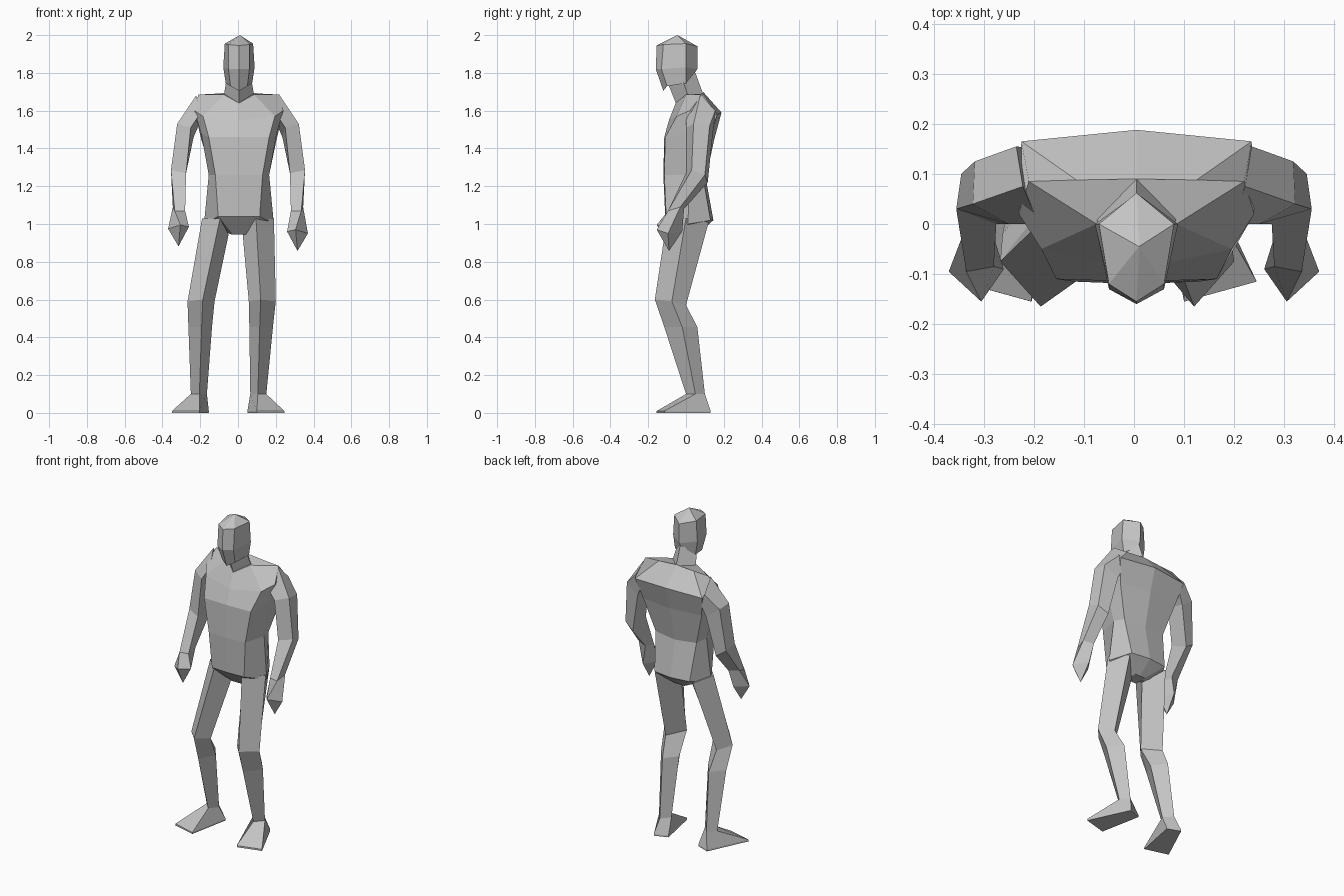
import bpy
import bmesh
from mathutils import Vector

default_cube = bpy.data.objects.get("Cube")
if default_cube:
    bpy.data.objects.remove(default_cube, do_unlink=True)

# Single plain grey for the whole figure
GREY = (0.55, 0.55, 0.55, 1)
grey = bpy.data.materials.new("plain grey")
grey.use_nodes = True
grey.diffuse_color = GREY
grey.node_tree.nodes["Principled BSDF"].inputs["Base Color"].default_value = GREY


def loft(name, rings, start_tip=None, end_tip=None):
    """Skin a stack of equal-sized rings, closing each end with a face or a point."""
    mesh_builder = bmesh.new()
    loops = [[mesh_builder.verts.new(point) for point in ring] for ring in rings]
    count = len(loops[0])
    for lower, upper in zip(loops, loops[1:]):
        for i in range(count):
            j = (i + 1) % count
            mesh_builder.faces.new((lower[i], lower[j], upper[j], upper[i]))
    for loop, tip in ((loops[0], start_tip), (loops[-1], end_tip)):
        if tip is None:
            mesh_builder.faces.new(loop)
        else:
            apex = mesh_builder.verts.new(tip)
            for i in range(count):
                mesh_builder.faces.new((loop[i], loop[(i + 1) % count], apex))
    bmesh.ops.recalc_face_normals(mesh_builder, faces=mesh_builder.faces)
    mesh = bpy.data.meshes.new(name)
    mesh_builder.to_mesh(mesh)
    mesh_builder.free()
    mesh.materials.append(grey)
    body_part = bpy.data.objects.new(name, mesh)
    bpy.context.scene.collection.objects.link(body_part)
    return body_part


def mirrored_ring(*half, shift=0.005):
    """Complete a half ring that runs from front middle to back middle."""
    left = [Vector(point) for point in half]
    right = [Vector((-p.x, p.y, p.z)) for p in reversed(left[1:-1])]
    return [p + Vector((shift, 0, 0)) for p in left + right]


# Torso: crotch, hem, waist, chest, shoulder blades, neck base
loft("torso", [
    mirrored_ring((0, -.02, .945), (.035, -.02, .945), (.04, .02, .945),
                  (.035, .06, .945), (0, .06, .945)),
    mirrored_ring((0, -.11, 1.04), (.11, -.105, 1.04), (.185, .01, 1),
                  (.12, .13, 1.02), (0, .145, 1.02)),
    mirrored_ring((0, -.12, 1.26), (.125, -.115, 1.26), (.16, .02, 1.26),
                  (.14, .09, 1.25), (0, .105, 1.24)),
    mirrored_ring((0, -.115, 1.46), (.16, -.11, 1.46), (.2, 0, 1.48),
                  (.2, .125, 1.45), (0, .15, 1.45)),
    mirrored_ring((0, -.09, 1.55), (.19, -.05, 1.57), (.235, .02, 1.6),
                  (.23, .165, 1.58), (0, .188, 1.59)),
    mirrored_ring((0, -.055, 1.64), (.08, 0, 1.685), (.215, .085, 1.685),
                  (.12, .088, 1.69), (0, .09, 1.7)),
])

# Neck leaning forward
loft("neck", [
    mirrored_ring((0, -.05, 1.63), (.08, .01, 1.68), (0, .09, 1.69)),
    mirrored_ring((0, -.09, 1.73), (.065, -.02, 1.77), (0, .05, 1.8)),
])

# Head: jaw, cheeks, brow, crown
loft("head", [
    mirrored_ring((0, -.12, 1.705), (.045, -.1, 1.73), (.07, 0, 1.745), (0, .04, 1.79)),
    mirrored_ring((0, -.16, 1.82), (.055, -.13, 1.82), (.083, 0, 1.83), (0, .06, 1.82)),
    mirrored_ring((0, -.155, 1.945), (.055, -.12, 1.95), (.075, 0, 1.955), (0, .062, 1.94)),
], end_tip=(.01, -.045, 2))

# Left arm: shoulder root, upper arm, elbow, wrist, palm
arm = [
    [(.19, 0, 1.6), (.222, .075, 1.68), (.235, .155, 1.6), (.2, .15, 1.54)],
    [(.25, 0, 1.51), (.322, .04, 1.53), (.318, .125, 1.52), (.235, .14, 1.46)],
    [(.275, 0, 1.27), (.355, .03, 1.285), (.345, .1, 1.26), (.285, .115, 1.22)],
    [(.28, -.085, 1.07), (.335, -.095, 1.07), (.345, -.03, 1.09), (.285, -.01, 1.08)],
    [(.26, -.09, .96), (.305, -.155, .97), (.37, -.095, .95), (.31, -.02, .96)],
]
fingertip = (.315, -.09, .857)

# Left leg: hip, knee, calf, ankle, toe rim, sole
leg = [
    [(.095, -.1, 1.03), (.19, 0, 1.03), (.13, .12, 1.01), (.025, .01, .945)],
    [(.12, -.165, .6), (.2, -.075, .59), (.14, 0, .57), (.057, -.09, .59)],
    [(.115, -.115, .455), (.185, -.02, .455), (.12, .06, .455), (.06, -.02, .455)],
    [(.105, 0, .1), (.15, .05, .1), (.11, .1, .1), (.065, .05, .1)],
    [(.1, -.155, .01), (.245, -.115, .01), (.13, .13, .01), (.05, .1, .01)],
]
leg.append([(x, y, 0) for x, y, z in leg[-1]])


def right_arm_point(point):
    """Mirror an arm point, with the hand held slightly higher."""
    x, y, z = point
    return (-x, y, z + .025 if z < 1 else z)


def right_leg_point(point):
    """Mirror a leg point, stepping the foot outwards."""
    x, y, z = point
    step = .105 * max(0, 1 - z) ** .5
    return (-x - step, y, z)


def convert(rings, rule):
    return [[rule(point) for point in ring] for ring in rings]


loft("left_arm", arm, end_tip=fingertip)
loft("right_arm", convert(arm, right_arm_point), end_tip=right_arm_point(fingertip))
loft("left_leg", leg)
loft("right_leg", convert(leg, right_leg_point))
